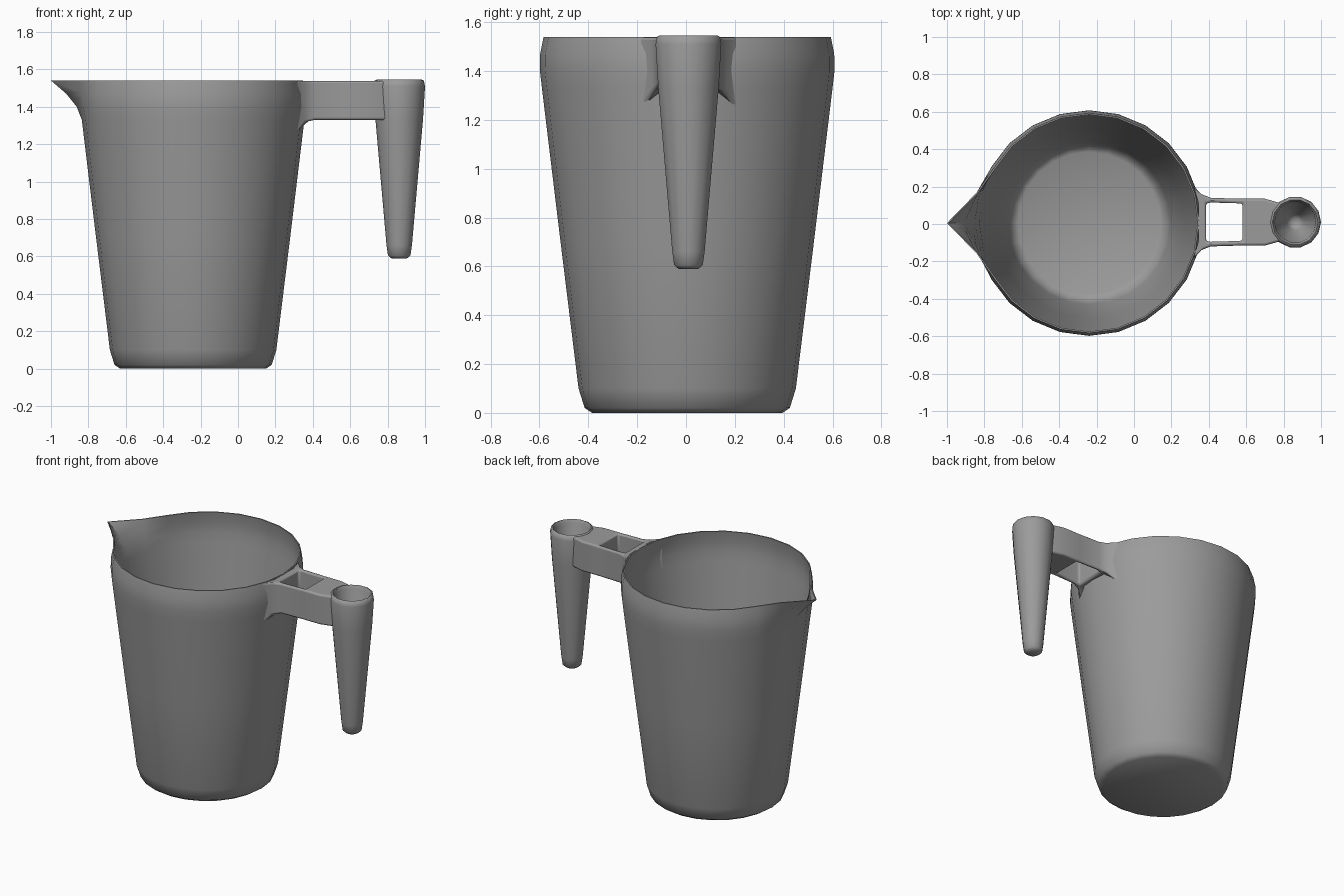
import bpy, bmesh
from math import cos, sin, pi, radians, atan2

if "Cube" in bpy.data.objects:
    bpy.data.objects.remove(bpy.data.objects["Cube"])

# Dark grey plastic
grey = bpy.data.materials.new("dark_grey")
grey.diffuse_color = (0.33, 0.33, 0.33, 1)
grey.use_nodes = True
grey.node_tree.nodes["Principled BSDF"].inputs["Base Color"].default_value = grey.diffuse_color


def finish(bm, name, angle=40):
    """Turn a bmesh into a named, smoothly shaded object."""
    bmesh.ops.recalc_face_normals(bm, faces=bm.faces[:])
    mesh = bpy.data.meshes.new(name)
    bm.to_mesh(mesh)
    bm.free()
    mesh.materials.append(grey)
    obj = bpy.data.objects.new(name, mesh)
    bpy.context.collection.objects.link(obj)
    bpy.ops.object.select_all(action='DESELECT')
    obj.select_set(True)
    bpy.context.view_layer.objects.active = obj
    bpy.ops.object.shade_smooth_by_angle(angle=radians(angle))
    return obj


def lathe(name, profile, centre, sides, extra=lambda a, z: 0, angle=40):
    """Revolve (radius, z) points; extra() pushes points outward, e.g. for a spout."""
    bm = bmesh.new()
    rings = []
    for r, z in profile:
        ring = []
        for i in range(sides):
            a = 2 * pi * i / sides
            d = r + extra(a, z)
            ring.append(bm.verts.new((centre[0] + d * cos(a), centre[1] + d * sin(a), z)))
        rings.append(ring)
    for lo, hi in zip(rings, rings[1:]):
        for i in range(sides):
            j = (i + 1) % sides
            bm.faces.new((lo[i], lo[j], hi[j], hi[i]))
    bm.faces.new(rings[0][::-1])
    bm.faces.new(rings[-1])
    return finish(bm, name, angle)


# Pouring spout: straight sides meeting in a point, growing towards the rim
def spout(a, z):
    if z <= 1.33:
        return 0
    off = abs(atan2(sin(a - pi), cos(a - pi)))
    if off > 0.5:
        return 0
    reach = 0.544 / (0.716 * cos(off) + 0.698 * sin(off)) - 0.588
    return max(reach, 0) * ((z - 1.33) / 0.21) ** 2


# Jug body: outer wall, rim, inner wall and floor
outer = [(0.39, 0.0), (0.42, 0.02), (0.445, 0.10), (0.52, 0.71), (0.595, 1.33),
         (0.603, 1.40), (0.602, 1.47), (0.588, 1.54)]
inner = [(0.580, 1.54)] + [(r - 0.010, z) for r, z in outer[-2:1:-1]] + [(0.41, 0.035), (0.38, 0.02)]
lathe("jug_body", outer + inner, (-0.24, 0.005), 24, spout, angle=60)

# Hollow tapered grip
grip = [(0.042, 0.59), (0.06, 0.605), (0.068, 0.66), (0.127, 1.33), (0.138, 1.51), (0.132, 1.54),
        (0.122, 1.545), (0.110, 1.52), (0.045, 0.75), (0.02, 0.73)]
lathe("handle_grip", grip, (0.862, 0.01), 14, angle=75)

# Handle arm: two rails flaring into the body, an open window, a solid bridge to the grip
# station: outer x, outer y, inner x, inner y, underside x and z of the outer edge
stations = [(0.318, 0.195, 0.345, 0.10, 0.305, 1.25), (0.36, 0.150, 0.385, 0.10, 0.355, 1.315),
            (0.41, 0.130, 0.41, 0.105, 0.41, 1.33), (0.57, 0.125, 0.58, 0.10, 0.57, 1.33),
            (0.70, 0.125, 0.70, 0.06, 0.70, 1.33), (0.79, 0.100, 0.746, 0.05, 0.79, 1.33)]


def section(st, low):
    xo, yo, xi, yi, xb, zb = st
    x, zo, zi = (xb, zb, 1.33) if low else (xo, 1.538, 1.538)
    return [(x, 0.01 - yo, zo), (xi, 0.01 - yi, zi), (xi, 0.01 + yi, zi), (x, 0.01 + yo, zo)]


bm = bmesh.new()
top = [[bm.verts.new(p) for p in section(st, False)] for st in stations]
low = [[bm.verts.new(p) for p in section(st, True)] for st in stations]
for s in range(5):
    for grid in (top, low):
        for k in range(3):
            if k != 1 or s not in (1, 2):
                bm.faces.new((grid[s][k], grid[s + 1][k], grid[s + 1][k + 1], grid[s][k + 1]))
    # outer sides, and the window's sides where it is open
    for k in (0, 1, 2, 3) if s in (1, 2) else (0, 3):
        bm.faces.new((top[s][k], top[s + 1][k], low[s + 1][k], low[s][k]))
# window ends
for s in (1, 3):
    bm.faces.new((top[s][1], top[s][2], low[s][2], low[s][1]))
arm = finish(bm, "handle_arm", 60)
bevel = arm.modifiers.new("soft_edges", 'BEVEL')
bevel.width = 0.012
bevel.segments = 3
bevel.limit_method = 'ANGLE'
bevel.angle_limit = radians(50)
for poly in arm.data.polygons:
    poly.use_smooth = True
